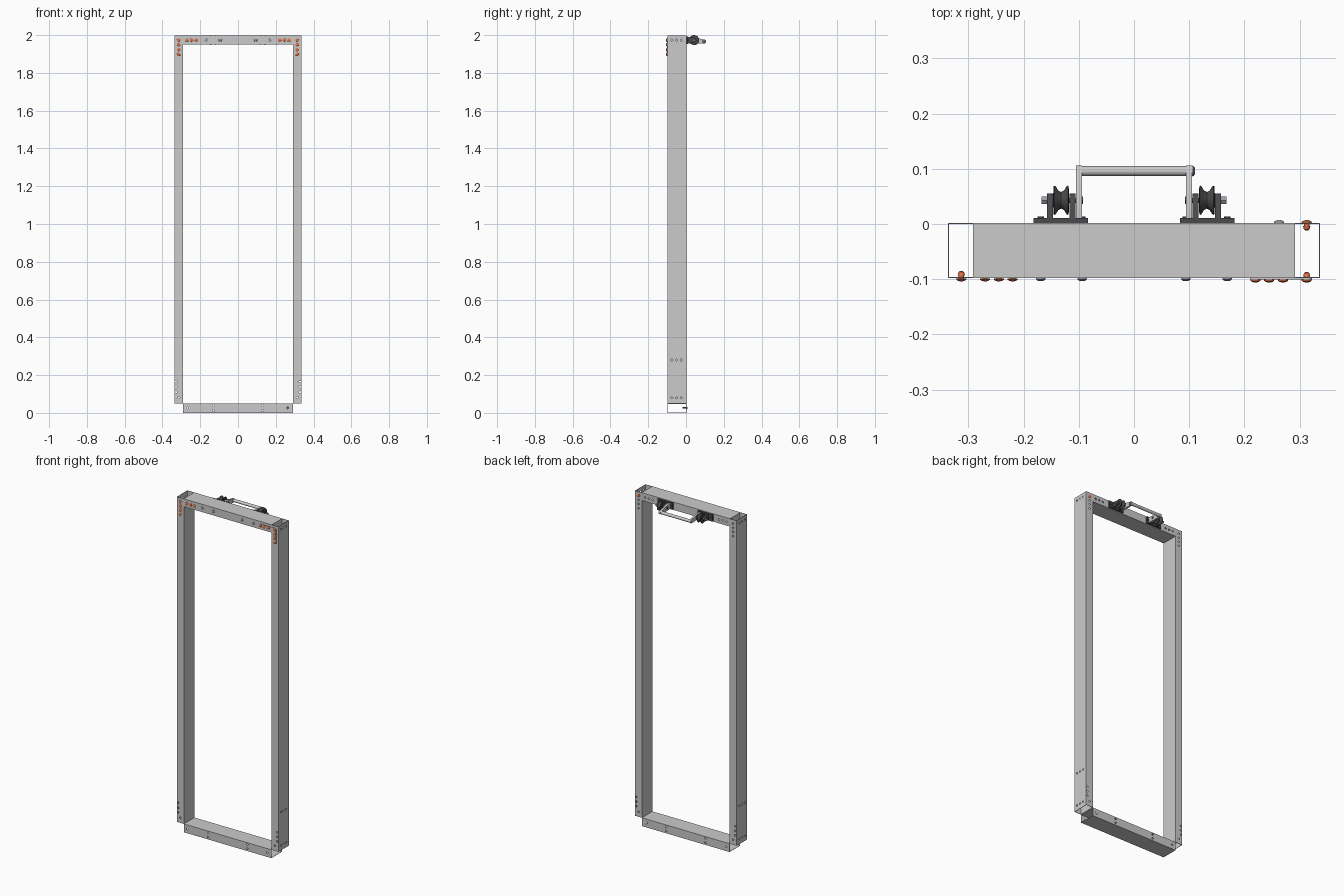
import bpy, bmesh, math
from mathutils import Matrix, Vector

if "Cube" in bpy.data.objects:
    bpy.data.objects.remove(bpy.data.objects["Cube"])

YF, YB = -0.098, 0.002      # front and back faces of the tubes
ZT, ZR = 1.997, 1.9735      # frame top, centre line of the top rail


def material(name, rgb):
    m = bpy.data.materials.new(name)
    m.diffuse_color = (*rgb, 1)
    m.use_nodes = True
    m.node_tree.nodes["Principled BSDF"].inputs["Base Color"].default_value = m.diffuse_color
    return m


DARK = material("dark_plastic", (0.07, 0.07, 0.075))
ORANGE = material("orange_rivet", (0.75, 0.17, 0.06))
STEEL = material("bolt_steel", (0.32, 0.35, 0.4))


def finish(name, bm, mat=None, smooth=False):
    bmesh.ops.recalc_face_normals(bm, faces=bm.faces)
    me = bpy.data.meshes.new(name)
    bm.to_mesh(me)
    bm.free()
    ob = bpy.data.objects.new(name, me)
    bpy.context.collection.objects.link(ob)
    if mat:
        me.materials.append(mat)
    bpy.ops.object.select_all(action='DESELECT')
    ob.select_set(True)
    bpy.context.view_layer.objects.active = ob
    if smooth:
        bpy.ops.object.shade_smooth_by_angle(angle=math.radians(35))
    return ob


def box(name, lo, hi, mat=None):
    bm = bmesh.new()
    bmesh.ops.create_cube(bm, size=1)
    for v in bm.verts:
        v.co = Vector([lo[i] + (v.co[i] + 0.5) * (hi[i] - lo[i]) for i in range(3)])
    return finish(name, bm, mat)


def lathe(name, profile, centre, direction, mat=None, seg=24):
    """Spin (distance along direction, radius) points about an axis."""
    bm = bmesh.new()
    rot = Vector((0, 0, 1)).rotation_difference(Vector(direction)).to_matrix()
    rings = []
    for d, r in profile:
        rings.append([bm.verts.new(Vector(centre) + rot @ Vector(
            (r * math.cos(a), r * math.sin(a), d)))
            for a in (2 * math.pi * k / seg for k in range(seg))])
    for p, q in zip(rings, rings[1:]):
        for k in range(seg):
            n = (k + 1) % seg
            bm.faces.new((p[k], p[n], q[n], q[k]))
    bm.faces.new(rings[0])
    bm.faces.new(rings[-1])
    return finish(name, bm, mat, True)


def slab(name, pts, axis, a, b, mat=None):
    """Extrude a flat outline along x (points are y,z) or y (points are x,z)."""
    bm = bmesh.new()
    place = lambda p, t: (t, *p) if axis == 'x' else (p[0], t, p[1])
    f = bm.faces.new([bm.verts.new(place(p, a)) for p in pts])
    ext = bmesh.ops.extrude_face_region(bm, geom=[f])['geom']
    move = (b - a, 0, 0) if axis == 'x' else (0, b - a, 0)
    bmesh.ops.translate(bm, vec=move, verts=[v for v in ext if isinstance(v, bmesh.types.BMVert)])
    return finish(name, bm, mat, True)


def arc(c, r, a0, a1, n=12):
    return [(c[0] + r * math.cos(math.radians(a0 + (a1 - a0) * k / n)),
             c[1] + r * math.sin(math.radians(a0 + (a1 - a0) * k / n))) for k in range(n + 1)]


def tube(name, lo, hi, axis, holes, t=0.002):
    """Open rectangular tube along an axis; holes are (centre, axis, length)."""
    bm = bmesh.new()
    u, w = [i for i in range(3) if i != axis]
    rings = []
    for end, inset in ((lo, 0), (hi, 0), (hi, t), (lo, t)):
        ring = []
        for i, j in ((0, 0), (1, 0), (1, 1), (0, 1)):
            co = [0, 0, 0]
            co[axis] = end[axis]
            co[u] = hi[u] - inset if i else lo[u] + inset
            co[w] = hi[w] - inset if j else lo[w] + inset
            ring.append(bm.verts.new(co))
        rings.append(ring)
    for r in range(4):
        p, q = rings[r], rings[(r + 1) % 4]
        for k in range(4):
            n = (k + 1) % 4
            bm.faces.new((p[k], p[n], q[n], q[k]))
    ob = finish(name, bm)

    # drill all holes with one cutter
    cut = bmesh.new()
    for c, ax, length in holes:
        rot = Matrix.Rotation(math.pi / 2, 4, 'Y' if ax == 'x' else 'X')
        bmesh.ops.create_cone(cut, cap_ends=True, segments=14, radius1=0.0052, radius2=0.0052,
                              depth=length, matrix=Matrix.Translation(c) @ rot)
    cutter = finish(name + "_cutter", cut)
    cutter.hide_render = True
    mod = ob.modifiers.new("holes", 'BOOLEAN')
    mod.operation, mod.solver, mod.object = 'DIFFERENCE', 'EXACT', cutter
    bpy.context.view_layer.objects.active = ob
    bpy.ops.object.modifier_apply(modifier=mod.name)
    bpy.data.objects.remove(cutter)
    return ob


RIVET_Z = [ZR - 0.025 * k for k in range(4)]
RIVET_X = (0.22, 0.245, 0.27)
YM = (YF + YB) / 2

# Uprights
for s, side in ((-1, "left"), (1, "right")):
    holes = [((s * 0.313, YB, z), 'y', 0.02) for z in RIVET_Z]
    holes += [((s * 0.313, YM, 0.08), 'y', 0.2)]
    holes += [((s * 0.328, YM, z), 'y', 0.2) for z in (0.11, 0.137, 0.165)]
    holes += [((s * 0.337, y, z), 'x', 0.02) for z in (0.08, 0.28, ZR)
              for y in (-0.075, -0.05, -0.025)]
    xs = sorted((s * 0.29, s * 0.337))
    tube(side + "_upright", (xs[0], YF, 0.05), (xs[1], YB, ZT), 2, holes)

# Top and bottom rails
tube("top_rail", (-0.29, YF, 1.95), (0.29, YB, ZT), 0,
     [((s * x, YB, ZR), 'y', 0.02) for s in (-1, 1) for x in RIVET_X])
tube("bottom_rail", (-0.29, YF, 0), (0.29, YB, 0.05), 0,
     [((x, YM, 0.026), 'y', 0.2) for x in (-0.267, 0.263)]
     + [((x, YM, z), 'y', 0.2) for x in (-0.13, 0.13) for z in (0.014, 0.039)])

# Corner strap under the right-hand rivets
slab("corner_strap",
     arc((0.22, ZR), 0.01, 270, 90) + arc((0.313, ZR), 0.01, 90, 0)
     + arc((0.313, RIVET_Z[-1]), 0.01, 0, -180) + [(0.303, ZR - 0.01)], 'y', YF, YF - 0.003)

# Rivets
RIVET = [(-0.014, 0.002), (-0.012, 0.005), (-0.006, 0.0065), (-0.0055, 0.0048), (0, 0.0048),
         (0, 0.0092), (0.002, 0.009), (0.004, 0.006), (0.0048, 0.003)]


def rivet(name, x, y, z, d):
    lathe(name, RIVET, (x, y, z), (0, d, 0), ORANGE, 16)


for s in (-1, 1):
    y = YF - (0.003 if s > 0 else 0.001)
    for z in RIVET_Z:
        rivet("upright_rivet", s * 0.313, y, z, -1)
    for x in RIVET_X:
        rivet("rail_rivet", s * x, y, ZR, -1)
rivet("back_rivet", 0.313, YB, ZR, 1)

# Single screw in the bottom rail
lathe("rail_screw_shank", [(-0.02, 0.004), (0, 0.004)], (0.263, YB, 0.026), (0, 1, 0), DARK, 14)
lathe("rail_screw_head", [(0, 0.009), (0.002, 0.009), (0.005, 0.004)], (0.263, YB, 0.026), (0, 1, 0))

# Roller units and handle arms
YC = 0.043
for s, side in ((-1, "left"), (1, "right")):
    box(side + "_roller_base", (min(s * 0.083, s * 0.182), YB, 1.9535),
        (max(s * 0.083, s * 0.182), 0.011, 1.9935), DARK)
    cheek = [(0.01, ZR - 0.018)] + arc((YC, ZR), 0.012, -80, 80) + [(0.01, ZR + 0.018)]
    for a, b in ((0.106, 0.117), (0.147, 0.158)):
        slab(side + "_roller_cheek", cheek, 'x', s * a, s * b, DARK)
    lathe(side + "_pulley",
          [(-0.0145, 0.011), (-0.0135, 0.0255), (-0.012, 0.0265), (-0.010, 0.0255),
           (-0.005, 0.0175), (0, 0.015), (0.005, 0.0175), (0.010, 0.0255), (0.012, 0.0265),
           (0.0135, 0.0255), (0.0145, 0.011)], (s * 0.132, YC, ZR), (s, 0, 0), DARK, 40)
    lathe(side + "_axle", [(0.093, 0.0045), (0.16, 0.0045)], (0, YC, ZR), (s, 0, 0), DARK, 16)
    lathe(side + "_axle_nut", [(0.092, 0.008), (0.096, 0.008)], (0, YC, ZR), (s, 0, 0), DARK, 6)
    lathe(side + "_axle_bolt_head", [(0.158, 0.0075), (0.168, 0.0075)],
          (0, YC, ZR), (s, 0, 0), STEEL, 6)
    arm = [(0.011, ZR - 0.015)] + [(YC, ZR - 0.017)] + arc((0.096, 1.966), 0.0105, -95, 80) \
        + [(YC, ZR + 0.015), (0.011, ZR + 0.015)]
    slab(side + "_handle_arm", arm, 'x', s * 0.094, s * 0.105)
    # through bolts holding the base
    for x in (0.094, 0.169):
        lathe("base_bolt_head", [(0, 0.0085), (0.003, 0.008), (0.005, 0.005)],
              (s * x, YF, ZR), (0, -1, 0), STEEL, 16)
        lathe("base_bolt_nut", [(0, 0.006), (0.003, 0.006)], (s * x, 0.011, ZR), (0, 1, 0), DARK, 6)
        lathe("base_bolt_shank", [(0, 0.004), (0.1, 0.004)], (s * x, YF, ZR), (0, 1, 0), STEEL, 12)

# Handle rod with end knob
lathe("handle_rod", [(-0.1, 0.009), (0.105, 0.009)], (0, 0.096, 1.966), (1, 0, 0), None, 24)
lathe("handle_knob", [(0.105, 0.0098), (0.108, 0.009), (0.111, 0.005)],
      (0, 0.096, 1.966), (1, 0, 0), STEEL, 24)
